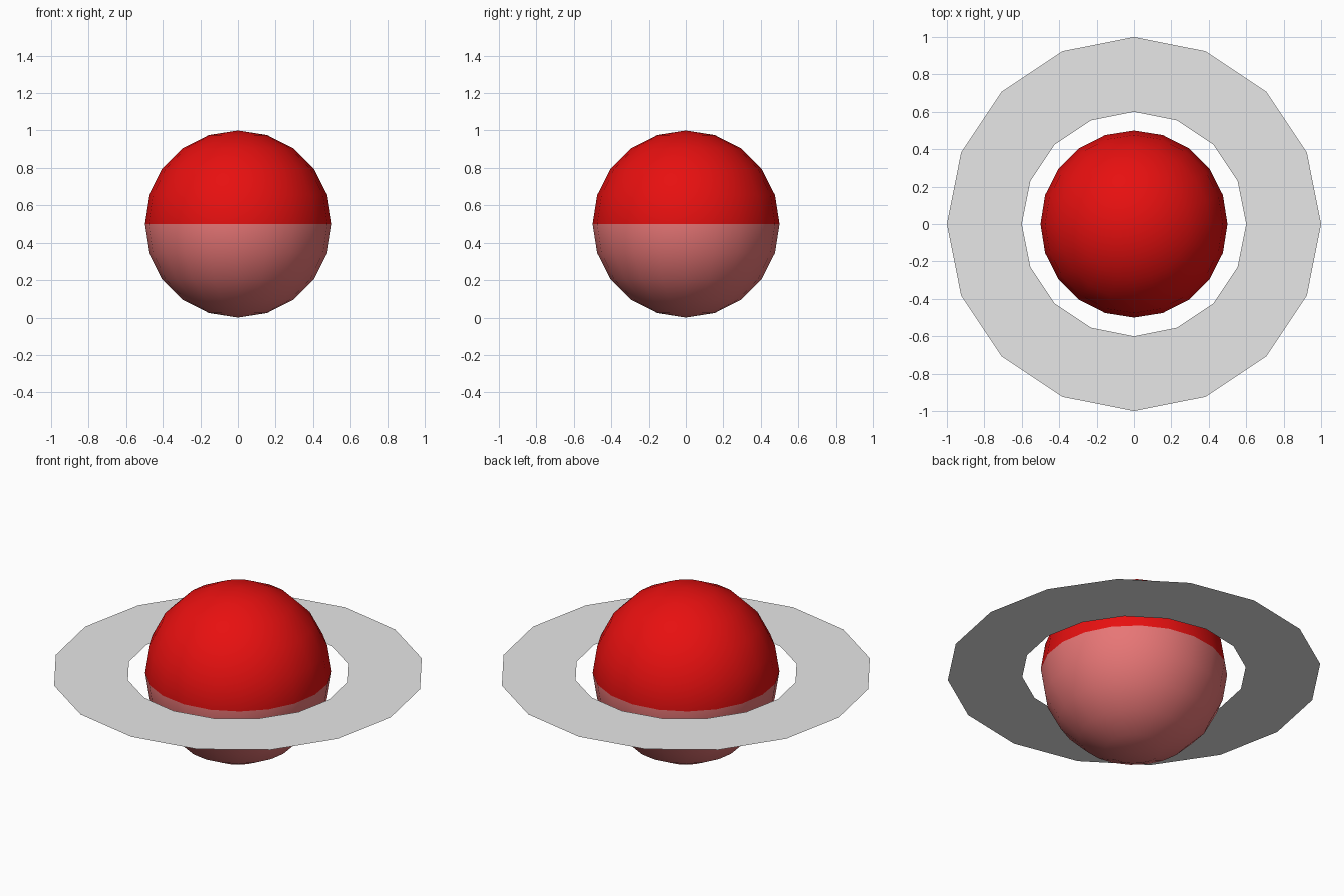
import bpy
import bmesh

cube = bpy.data.objects.get("Cube")
if cube:
    bpy.data.objects.remove(cube, do_unlink=True)

CENTRE_Z = 0.5


def material(name, r, g, b):
    mat = bpy.data.materials.new(name)
    mat.use_nodes = True
    mat.diffuse_color = (r, g, b, 1)
    mat.node_tree.nodes["Principled BSDF"].inputs["Base Color"].default_value = (r, g, b, 1)
    return mat


def add_object(name, bm, *mats):
    mesh = bpy.data.meshes.new(name)
    bm.to_mesh(mesh)
    bm.free()
    for mat in mats:
        mesh.materials.append(mat)
    obj = bpy.data.objects.new(name, mesh)
    obj.location.z = CENTRE_Z
    bpy.context.collection.objects.link(obj)
    return obj


red = material("red", 0.8, 0.005, 0.005)
pink = material("pink", 0.8, 0.18, 0.18)
grey = material("light grey", 0.8, 0.8, 0.8)

# Planet: smooth ball, red upper half and pink lower half
bm = bmesh.new()
bmesh.ops.create_uvsphere(bm, u_segments=20, v_segments=10, radius=0.5)
for face in bm.faces:
    face.smooth = True
    face.material_index = 0 if face.calc_center_median().z > 0 else 1
add_object("planet", bm, red, pink)

# Ring: flat sixteen-sided band around the equator
bm = bmesh.new()
inner = bmesh.ops.create_circle(bm, segments=16, radius=0.6)["verts"]
outer = bmesh.ops.create_circle(bm, segments=16, radius=1.0)["verts"]
bmesh.ops.bridge_loops(bm, edges=bm.edges[:])
for face in bm.faces:
    face.normal_update()
    if face.normal.z < 0:
        face.normal_flip()
add_object("ring", bm, grey)
